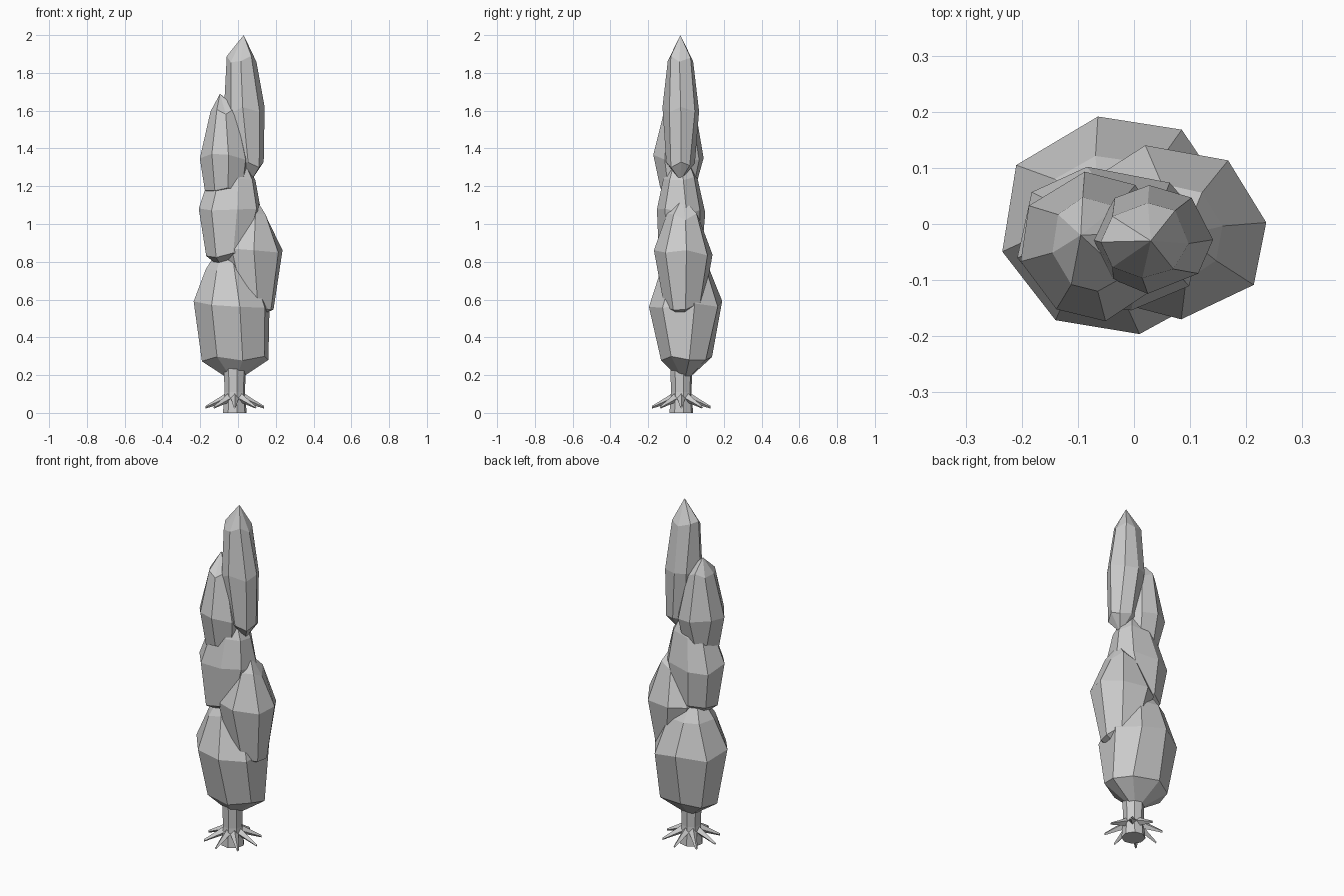
import bpy, bmesh, math, random
from mathutils import Vector

if "Cube" in bpy.data.objects:
    bpy.data.objects.remove(bpy.data.objects["Cube"])

random.seed(4)

grey = bpy.data.materials.new("plain_grey")
grey.diffuse_color = (0.6, 0.6, 0.6, 1)
grey.use_nodes = True
grey.node_tree.nodes["Principled BSDF"].inputs["Base Color"].default_value = grey.diffuse_color


def finish(bm, name):
    bmesh.ops.recalc_face_normals(bm, faces=bm.faces[:])
    me = bpy.data.meshes.new(name)
    bm.to_mesh(me)
    bm.free()
    me.materials.append(grey)
    ob = bpy.data.objects.new(name, me)
    bpy.context.collection.objects.link(ob)
    return ob


def skin(bm, rings):
    # quads between successive closed rings
    for a, b in zip(rings, rings[1:]):
        n = len(a)
        for i in range(n):
            j = (i + 1) % n
            bm.faces.new((a[i], a[j], b[j], b[i]))


def clump(name, bottom, rings, top, start=10, sides=8):
    # faceted leafy lump: pole, jittered rings (z, cx, cy, rx, ry), pole
    bm = bmesh.new()
    loops = []
    for z, cx, cy, rx, ry in rings:
        loop = []
        for i in range(sides):
            a = math.radians(start + 360 * i / sides + random.uniform(-5, 5))
            k = random.uniform(0.95, 1.03)
            loop.append(bm.verts.new((cx + rx * k * math.cos(a),
                                      cy + ry * k * math.sin(a),
                                      z + random.uniform(-0.02, 0.02))))
        loops.append(loop)
    skin(bm, loops)
    lo, hi = bm.verts.new(bottom), bm.verts.new(top)
    for i in range(sides):
        j = (i + 1) % sides
        bm.faces.new((lo, loops[0][j], loops[0][i]))
        bm.faces.new((hi, loops[-1][i], loops[-1][j]))
    return finish(bm, name)


# foliage, from the ground up
clump("foliage_base", (-0.02, -0.01, 0.16),
      [(0.285, -0.015, 0.0, 0.185, 0.14),
       (0.575, -0.03, 0.0, 0.212, 0.203),
       (0.77, -0.035, 0.0, 0.135, 0.13)], (-0.06, 0.0, 0.93))
clump("foliage_lower_right", (0.08, -0.02, 0.50),
      [(0.565, 0.09, -0.015, 0.10, 0.105),
       (0.85, 0.065, -0.012, 0.178, 0.16),
       (1.04, 0.07, -0.015, 0.09, 0.09)], (0.09, -0.02, 1.14))
clump("foliage_middle", (-0.08, -0.02, 0.76),
      [(0.84, -0.055, -0.03, 0.115, 0.115),
       (1.07, -0.045, -0.03, 0.175, 0.132),
       (1.25, -0.025, -0.03, 0.12, 0.095)], (-0.02, -0.03, 1.45))
clump("foliage_upper_left", (-0.07, -0.04, 1.15),
      [(1.19, -0.07, -0.04, 0.105, 0.10),
       (1.355, -0.07, -0.04, 0.135, 0.132),
       (1.6, -0.075, -0.035, 0.075, 0.088)], (-0.095, -0.02, 1.69))
clump("foliage_tip", (0.07, -0.03, 1.23),
      [(1.31, 0.055, -0.03, 0.08, 0.075),
       (1.6, 0.033, -0.025, 0.108, 0.097),
       (1.87, 0.02, -0.03, 0.08, 0.07)], (0.03, -0.03, 2.0), start=0)

# trunk
centre = Vector((-0.017, -0.025, 0))
bm = bmesh.new()
loops = []
for z, r in ((0.0, 0.064), (0.11, 0.055), (0.25, 0.06)):
    loops.append([bm.verts.new(centre + Vector((r * math.cos(math.tau * i / 8 + 0.2),
                                                r * math.sin(math.tau * i / 8 + 0.2), z)))
                  for i in range(8)])
skin(bm, loops)
bm.faces.new(loops[0])
bm.faces.new(loops[-1])
finish(bm, "trunk")

# tapered spiky roots around the trunk
for n in range(8):
    a = math.tau * n / 8
    out = Vector((math.cos(a), math.sin(a), 0))
    side = Vector((-out.y, out.x, 0))
    bm = bmesh.new()
    loops = []
    for r, z, w, h in ((0.025, 0.09, 0.026, 0.03), (0.085, 0.062, 0.016, 0.018),
                       (0.155, 0.03, 0.006, 0.007)):
        c = centre + out * r + Vector((0, 0, z))
        up = Vector((0, 0, h))
        loops.append([bm.verts.new(p) for p in
                      (c + up, c + side * w, c - up, c - side * w)])
    skin(bm, loops)
    bm.faces.new(loops[0])
    bm.faces.new(loops[-1])
    finish(bm, "root_%d" % (n + 1))
